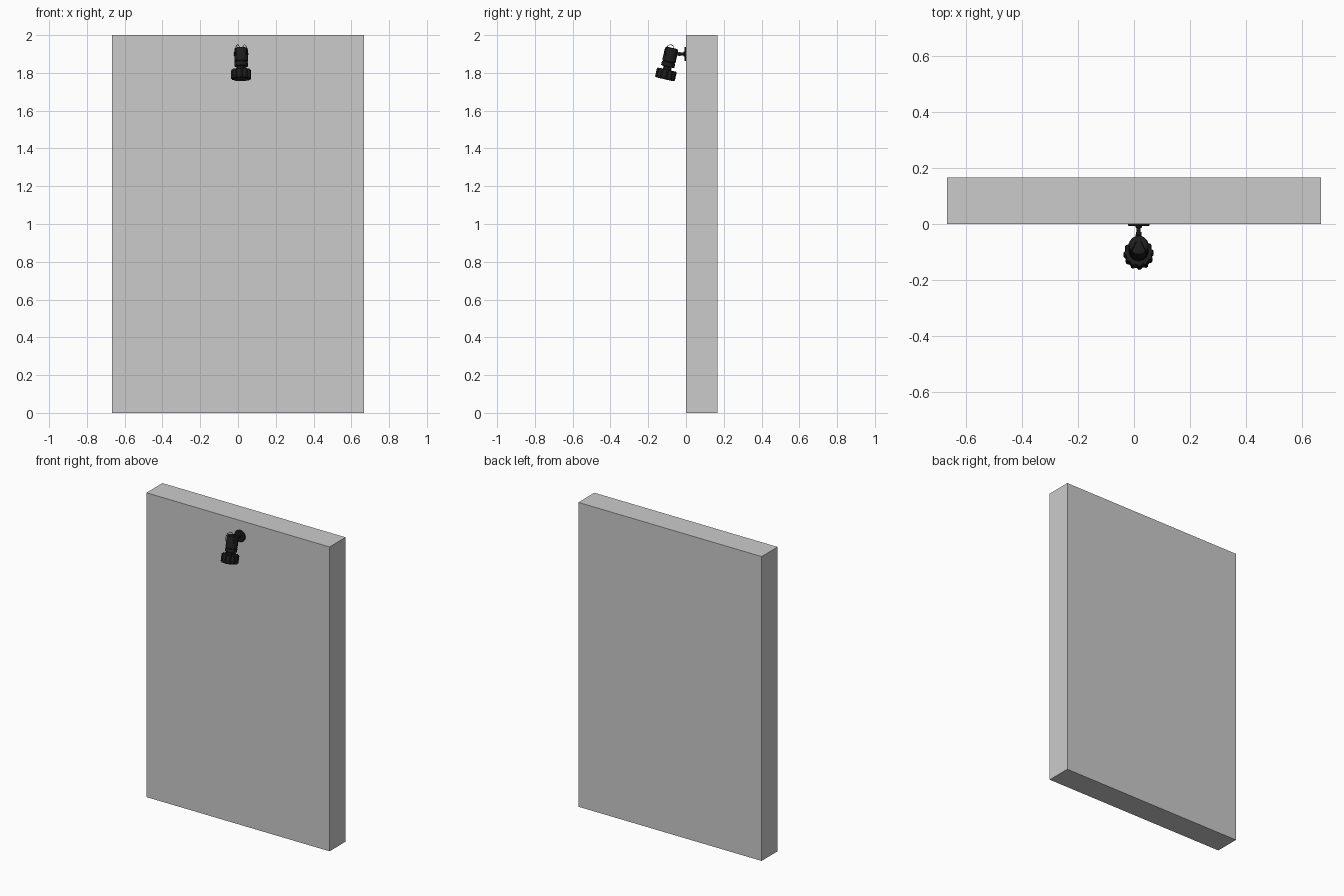
import bpy, bmesh, math
from mathutils import Matrix, Vector

if "Cube" in bpy.data.objects:
    bpy.data.objects.remove(bpy.data.objects["Cube"])

black = bpy.data.materials.new("black_metal")
black.diffuse_color = (0.012, 0.012, 0.012, 1)
black.use_nodes = True
black.node_tree.nodes["Principled BSDF"].inputs["Base Color"].default_value = black.diffuse_color
glass = bpy.data.materials.new("lens")
glass.diffuse_color = (0.03, 0.03, 0.03, 1)
glass.use_nodes = True
glass.node_tree.nodes["Principled BSDF"].inputs["Base Color"].default_value = glass.diffuse_color

CX = 0.0165
# lamp frame: origin at the centre of the lens end, z along the tilted body
LAMP = Matrix.Translation((CX, -0.1125, 1.766)) @ Matrix.Rotation(math.radians(-13), 4, 'X')
# wall frame: z points out of the wall
WALL = Matrix.Translation((CX, 0, 1.9)) @ Matrix.Rotation(math.radians(90), 4, 'X')


def lathe(name, profile, matrix, n=24, mat=black, lobe=None):
    """Spin (radius, height) points round z; lobe(angle) scales the radius."""
    bm = bmesh.new()
    rings = []
    for r, z in profile:
        ring = []
        for i in range(n):
            a = 2 * math.pi * i / n
            k = r * (lobe(i) if lobe else 1)
            ring.append(bm.verts.new((k * math.cos(a), k * math.sin(a), z)))
        rings.append(ring)
    for a, b in zip(rings, rings[1:]):
        for i in range(n):
            j = (i + 1) % n
            bm.faces.new((a[i], a[j], b[j], b[i]))
    bm.faces.new(rings[0][::-1])
    bm.faces.new(rings[-1])
    bmesh.ops.recalc_face_normals(bm, faces=bm.faces)
    me = bpy.data.meshes.new(name)
    bm.to_mesh(me)
    bm.free()
    ob = bpy.data.objects.new(name, me)
    bpy.context.collection.objects.link(ob)
    ob.matrix_world = matrix
    me.materials.append(mat)
    return ob


def box(name, size, centre, matrix=Matrix(), mat=None):
    bpy.ops.mesh.primitive_cube_add(size=1)
    ob = bpy.context.object
    ob.name = name
    ob.data.transform(Matrix.Translation(centre) @ Matrix.Diagonal((*size, 1)))
    ob.matrix_world = matrix
    if mat:
        ob.data.materials.append(mat)
    return ob


# wall panel
box("wall_panel", (1.332, 0.166, 2.0), (0, 0.083, 1.0))

# wall mount: round plate, arm and swivel joint
lathe("wall_plate", [(0.038, 0), (0.038, 0.005), (0.035, 0.008)], WALL, 32)
lathe("mount_arm", [(0.012, 0.008), (0.012, 0.013), (0.007, 0.014), (0.007, 0.028),
                    (0.010, 0.029), (0.010, 0.04), (0.007, 0.041), (0.007, 0.07)], WALL, 16)
joint = Matrix.Translation((CX, -0.046, 1.9)) @ Matrix.Rotation(math.radians(90), 4, 'Y')
lathe("swivel_pin", [(0.009, -0.011), (0.009, 0.011)], joint, 16)

# lamp body with a stepped collar and tapered cap
lathe("lamp_body", [(0.03, 0.068), (0.036, 0.071), (0.036, 0.09), (0.033, 0.092),
                    (0.033, 0.096), (0.036, 0.098), (0.036, 0.155), (0.034, 0.168),
                    (0.024, 0.171)], LAMP, 24)
lathe("neck", [(0.022, 0.045), (0.022, 0.072)], LAMP, 20)

# scalloped lamp head with recessed lens
ridge = lambda i: 1.0 if i % 4 in (0, 1) else 0.9
lathe("lamp_head", [(0.038, 0.012), (0.044, 0.0), (0.052, 0.002), (0.0535, 0.006),
                    (0.0535, 0.046), (0.050, 0.052), (0.03, 0.053)], LAMP, 48, lobe=ridge)
lathe("lens", [(0.036, 0.008), (0.037, 0.013)], LAMP, 24, glass)

# posts joining head and body
for i in range(4):
    a = math.pi / 4 + i * math.pi / 2
    post = LAMP @ Matrix.Translation((0.027 * math.cos(a), 0.027 * math.sin(a), 0))
    lathe("post", [(0.003, 0.05), (0.003, 0.072)], post, 8)

# pair of cables arching from the cap down the front sides
for s in (-1, 1):
    cu = bpy.data.curves.new("cable", 'CURVE')
    cu.dimensions = '3D'
    cu.bevel_depth = 0.0016
    cu.bevel_resolution = 1
    cu.resolution_u = 6
    sp = cu.splines.new('BEZIER')
    pts = [(s * 0.007, 0.012, 0.166), (s * 0.013, 0.0, 0.184), (s * 0.024, -0.022, 0.178),
           (s * 0.030, -0.031, 0.150), (s * 0.026, -0.024, 0.125)]
    sp.bezier_points.add(len(pts) - 1)
    for p, co in zip(sp.bezier_points, pts):
        p.co = co
        p.handle_left_type = p.handle_right_type = 'AUTO'
    ob = bpy.data.objects.new("cable", cu)
    bpy.context.collection.objects.link(ob)
    ob.matrix_world = LAMP
    cu.materials.append(black)

# smooth the round parts
bpy.ops.object.select_all(action='DESELECT')
for ob in bpy.data.objects:
    if ob.type == 'MESH' and ob.name != "wall_panel":
        ob.select_set(True)
        bpy.context.view_layer.objects.active = ob
bpy.ops.object.shade_smooth_by_angle(angle=math.radians(30))
